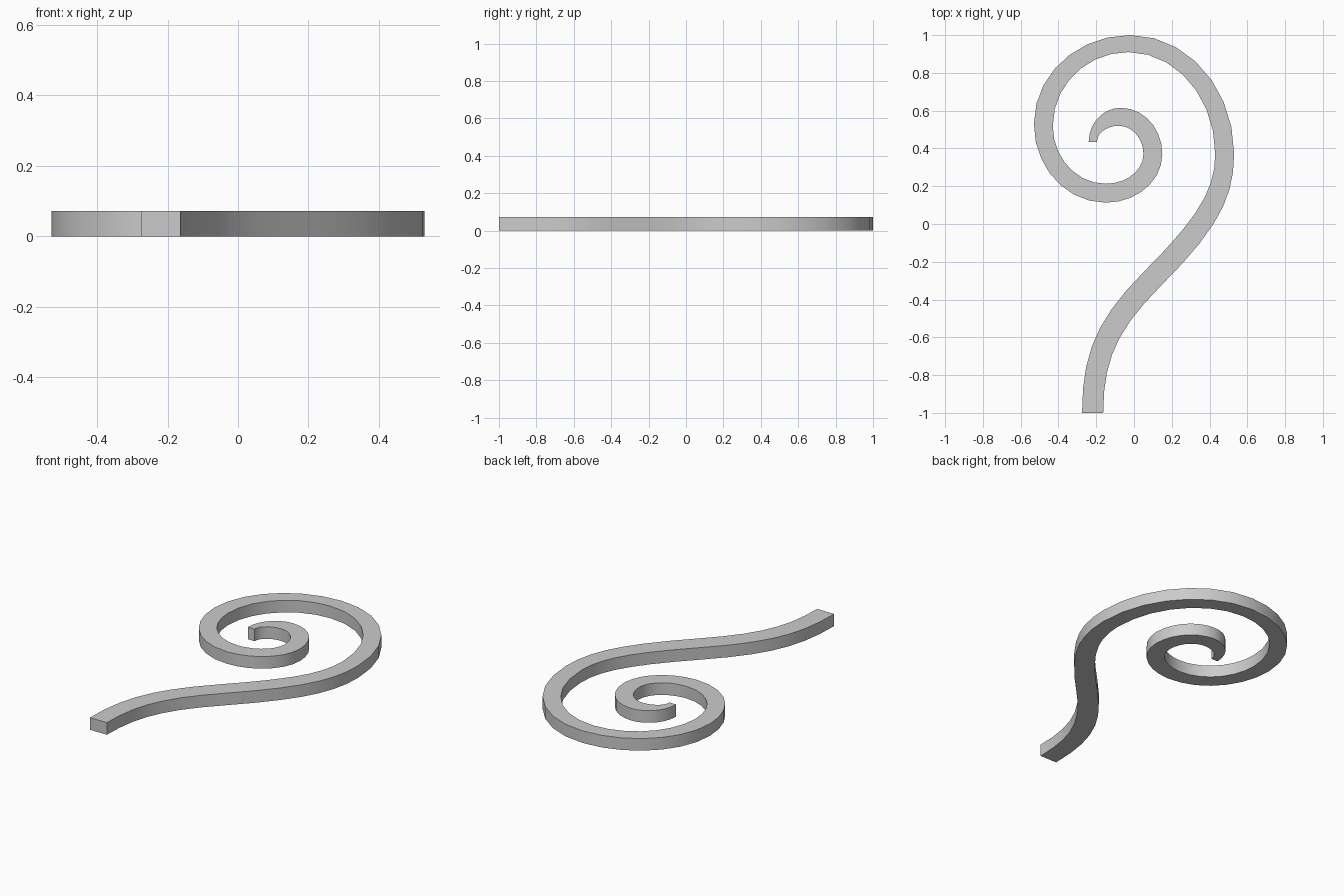
import bpy, bmesh, math
from mathutils import Vector

if "Cube" in bpy.data.objects:
    bpy.data.objects.remove(bpy.data.objects["Cube"])

THICK = 0.072
STEPS = 7

# stations along the scroll: outer edge point, inner edge point, heading (degrees)
STATIONS = [
    ((-0.163, -1.0), (-0.275, -1.0), 90),
    ((0.14, -0.33), (0.06, -0.245), 45),
    ((0.53, 0.37), (0.43, 0.37), 90),
    ((-0.02, 1.0), (-0.03, 0.91), 180),
    ((-0.53, 0.53), (-0.43, 0.52), 270),
    ((-0.15, 0.113), (-0.15, 0.213), 0),
    ((0.15, 0.37), (0.05, 0.37), 90),
    ((-0.07, 0.615), (-0.08, 0.52), 180),
    ((-0.24, 0.435), (-0.196, 0.435), 270),
]


def edge(side):
    """Smooth edge through the stations, using the crossing of the tangents as handle guide."""
    pts = []
    for i, (s, e) in enumerate(zip(STATIONS, STATIONS[1:])):
        a, b = Vector(s[side]), Vector(e[side])
        ta, tb = (Vector((math.cos(math.radians(k[2])), math.sin(math.radians(k[2])))) for k in (s, e))
        d, det = b - a, ta.cross(tb)
        k = 0.76 if i < 2 else 0.5523
        ha = a + ta * (k * d.cross(tb) / det)
        hb = b - tb * (k * ta.cross(d) / det)
        for n in range(STEPS):
            t = n / STEPS
            u = 1 - t
            pts.append(a * u**3 + ha * 3 * u * u * t + hb * 3 * u * t * t + b * t**3)
    pts.append(Vector(STATIONS[-1][side]))
    return pts


# flat ribbon swept between the two edges, then thickened
bm = bmesh.new()
rows = [[bm.verts.new((p.x, p.y, 0)) for p in edge(side)] for side in (0, 1)]
outer, inner = rows
for i in range(len(outer) - 1):
    bm.faces.new((outer[i], outer[i + 1], inner[i + 1], inner[i]))
ext = bmesh.ops.extrude_face_region(bm, geom=bm.faces[:])
top = [g for g in ext["geom"] if isinstance(g, bmesh.types.BMVert)]
bmesh.ops.translate(bm, verts=top, vec=(0, 0, THICK))
bm.normal_update()
if bm.calc_volume(signed=True) < 0:
    bmesh.ops.reverse_faces(bm, faces=bm.faces[:])
bmesh.ops.recalc_face_normals(bm, faces=bm.faces[:])

mesh = bpy.data.meshes.new("spiral_scroll")
bm.to_mesh(mesh)
bm.free()
scroll = bpy.data.objects.new("spiral_scroll", mesh)
bpy.context.collection.objects.link(scroll)
bpy.context.view_layer.objects.active = scroll
scroll.select_set(True)
bpy.ops.object.shade_smooth_by_angle(angle=math.radians(30))
